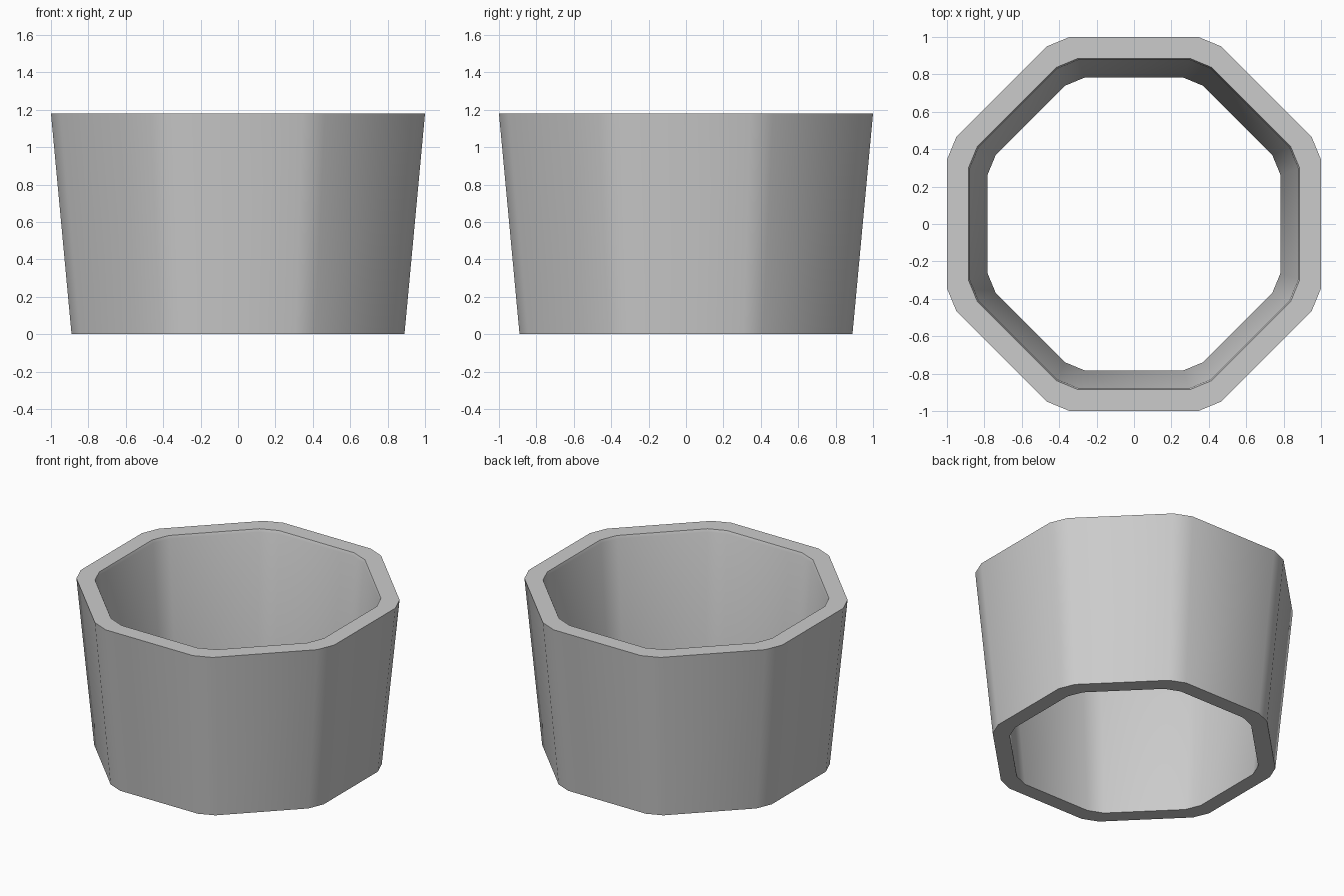
import bpy, bmesh, math

if "Cube" in bpy.data.objects:
    bpy.data.objects.remove(bpy.data.objects["Cube"])

H = 1.18


def octagon_ring(bm, apothem, cut, z):
    # Octagon with each corner trimmed by a small flat of length "cut"
    half = apothem * math.tan(math.pi / 8) - cut
    verts = []
    for i in range(8):
        a = i * math.pi / 4
        c, s = math.cos(a), math.sin(a)
        for t in (-half, half):
            verts.append(bm.verts.new((apothem * c - t * s, apothem * s + t * c, z)))
    return verts


# Closed wall profile: outer bottom, outer top, inner rim, rim chamfer, inner bottom
profile = [(0.89, 0.063, 0), (1.0, 0.07, H), (0.886, 0.069, H),
           (0.878, 0.068, H - 0.02), (0.783, 0.061, 0)]

bm = bmesh.new()
rings = [octagon_ring(bm, *p) for p in profile]
for k, lower in enumerate(rings):
    upper = rings[(k + 1) % len(rings)]
    for i in range(16):
        j = (i + 1) % 16
        bm.faces.new((lower[i], lower[j], upper[j], upper[i]))
bmesh.ops.recalc_face_normals(bm, faces=bm.faces)

mesh = bpy.data.meshes.new("octagonal_sleeve")
bm.to_mesh(mesh)
bm.free()
sleeve = bpy.data.objects.new("octagonal_sleeve", mesh)
bpy.context.collection.objects.link(sleeve)

# Soft vertical corners, crisp rims
bpy.context.view_layer.objects.active = sleeve
sleeve.select_set(True)
bpy.ops.object.shade_smooth_by_angle(angle=math.radians(30))
